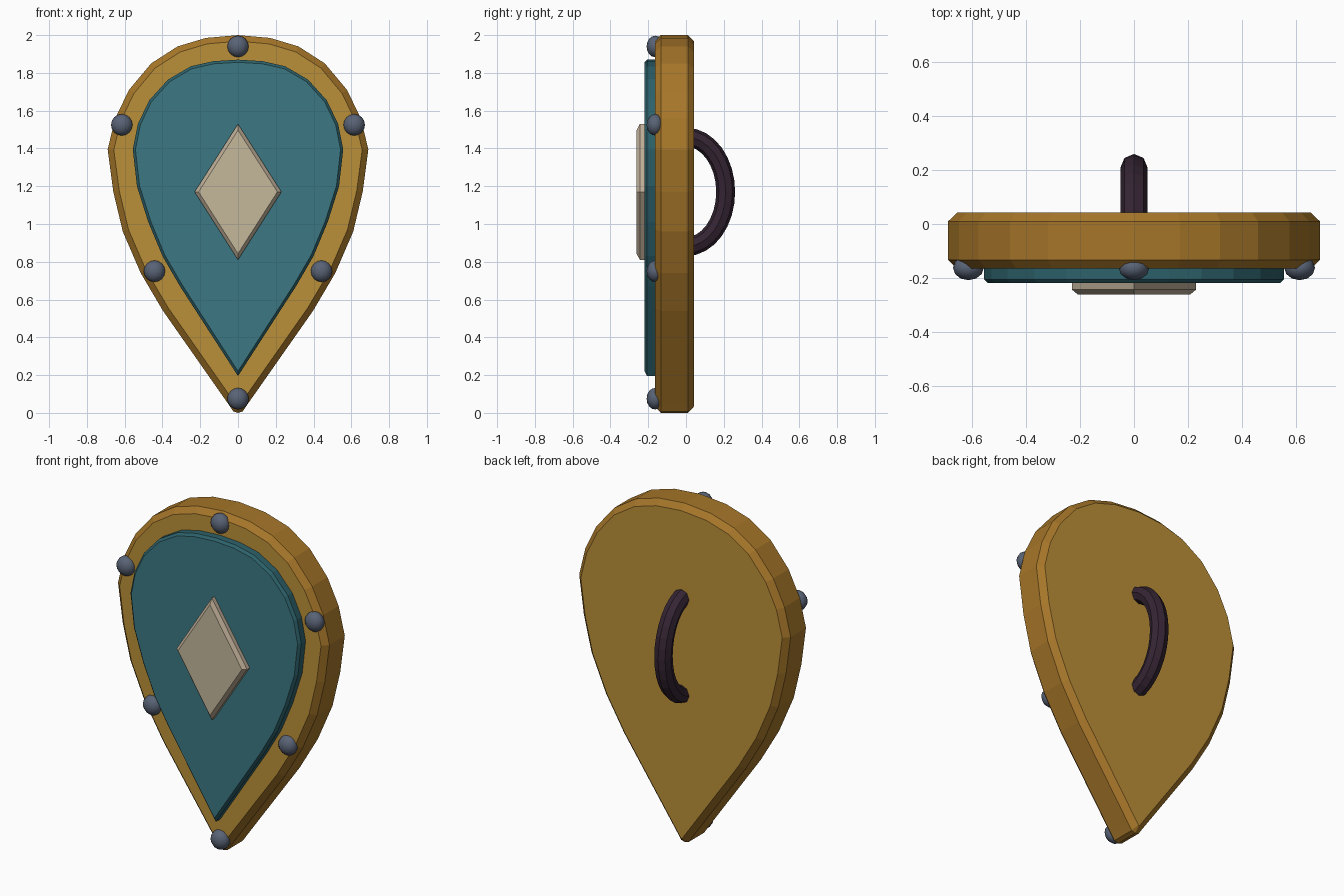
import bpy, bmesh, math
from mathutils import Vector

if "Cube" in bpy.data.objects:
    bpy.data.objects.remove(bpy.data.objects["Cube"])


def material(name, rgb):
    m = bpy.data.materials.new(name)
    m.diffuse_color = (*rgb, 1)
    m.use_nodes = True
    m.node_tree.nodes["Principled BSDF"].inputs["Base Color"].default_value = m.diffuse_color
    return m


GOLD = material("gold", (0.50, 0.28, 0.04))
BRONZE = material("bronze", (0.38, 0.18, 0.022))
TEAL = material("teal", (0.045, 0.19, 0.23))
DARK_TEAL = material("dark_teal", (0.026, 0.12, 0.145))
BONE = material("bone", (0.56, 0.48, 0.33))
DARK_BONE = material("dark_bone", (0.50, 0.41, 0.30))
STEEL = material("steel", (0.10, 0.125, 0.18))
LEATHER = material("dark_leather", (0.035, 0.018, 0.033))


def finish(bm, name, mats):
    bmesh.ops.recalc_face_normals(bm, faces=bm.faces)
    me = bpy.data.meshes.new(name)
    bm.to_mesh(me)
    bm.free()
    for m in mats:
        me.materials.append(m)
    ob = bpy.data.objects.new(name, me)
    bpy.context.collection.objects.link(ob)
    return ob


def mirrored(half):
    """Close a right-hand profile (top to bottom) into a symmetric outline."""
    return half + [(-x, z) for x, z in reversed(half[1:-1])]


def inset(points, d):
    """Mitred inward offset of a clockwise outline."""
    out = []
    n = len(points)
    for i in range(n):
        a, p, b = (Vector(points[(i + k) % n]) for k in (-1, 0, 1))
        u, v = (p - a).normalized(), (b - p).normalized()
        n1, n2 = Vector((u.y, -u.x)), Vector((v.y, -v.x))
        out.append(tuple(p + (n1 + n2) * d / (1 + n1.dot(n2))))
    return out


def plate(name, outline, front, back, front_bevel, back_bevel, mats):
    """Solid plate with chamfered rims; caps use slot 0, rims slot 1."""
    bm = bmesh.new()
    layers = [(front, front_bevel), (front + front_bevel, 0)]
    layers += [(back - back_bevel, 0), (back, back_bevel)] if back_bevel else [(back, 0)]
    rings = [[bm.verts.new((x, y, z)) for x, z in (inset(outline, d) if d else outline)]
             for y, d in layers]
    n = len(outline)
    for r, s in zip(rings, rings[1:]):
        for i in range(n):
            j = (i + 1) % n
            bm.faces.new((r[i], r[j], s[j], s[i])).material_index = 1
    bm.faces.new(rings[0])
    bm.faces.new(rings[-1])
    return finish(bm, name, mats)


# Teardrop body with broad rim
body = mirrored([(0, 2), (0.17, 1.985), (0.32, 1.94), (0.46, 1.85), (0.577, 1.71),
                 (0.65, 1.56), (0.69, 1.395), (0.66, 1.17), (0.61, 0.96),
                 (0.515, 0.74), (0.397, 0.54), (0.05, 0.045), (0.025, 0.008), (0, 0)])
plate("shield_body", body, -0.165, 0.042, 0.032, 0.032, (GOLD, BRONZE))

# Raised inner panel
panel = mirrored([(0, 1.87), (0.13, 1.862), (0.25, 1.835), (0.37, 1.765), (0.47, 1.655),
                  (0.53, 1.53), (0.557, 1.395), (0.535, 1.2), (0.475, 1.01),
                  (0.40, 0.83), (0.307, 0.67), (0, 0.195)])
plate("inner_panel", panel, -0.22, -0.15, 0.014, 0, (TEAL, DARK_TEAL))

# Central diamond
diamond = mirrored([(0, 1.53), (0.23, 1.17), (0, 0.81)])
plate("diamond_boss", diamond, -0.262, -0.21, 0.018, 0, (BONE, DARK_BONE))

# Flattened rivets around the rim
spots = [(0, 1.94), (0, 0.075)]
for side in (-1, 1):
    spots += [(side * 0.615, 1.525), (side * 0.442, 0.75)]
for i, (x, z) in enumerate(spots):
    bm = bmesh.new()
    bmesh.ops.create_uvsphere(bm, u_segments=12, v_segments=8, radius=0.057)
    for v in bm.verts:
        v.co = (v.co.x + x, v.co.y * 0.8 - 0.163, v.co.z + z)
    for f in bm.faces:
        f.smooth = True
    finish(bm, f"rivet_{i + 1}", (STEEL,))

# Arched grip on the back, an eight-sided tube
bm = bmesh.new()
rings = []
for i in range(17):
    t = math.pi * (i / 16 - 0.5)
    centre = Vector((0, 0.21 * math.cos(t), 1.17 + 0.29 * math.sin(t)))
    normal = Vector((0, math.cos(t) / 0.21, math.sin(t) / 0.29)).normalized()
    rings.append([bm.verts.new(centre + 0.05 * (normal * math.cos(a) + Vector((math.sin(a), 0, 0))))
                  for a in (k * math.tau / 8 for k in range(8))])
for r, s in zip(rings, rings[1:]):
    for k in range(8):
        bm.faces.new((r[k], r[(k + 1) % 8], s[(k + 1) % 8], s[k]))
bm.faces.new(rings[0])
bm.faces.new(rings[-1])
finish(bm, "back_grip", (LEATHER,))
